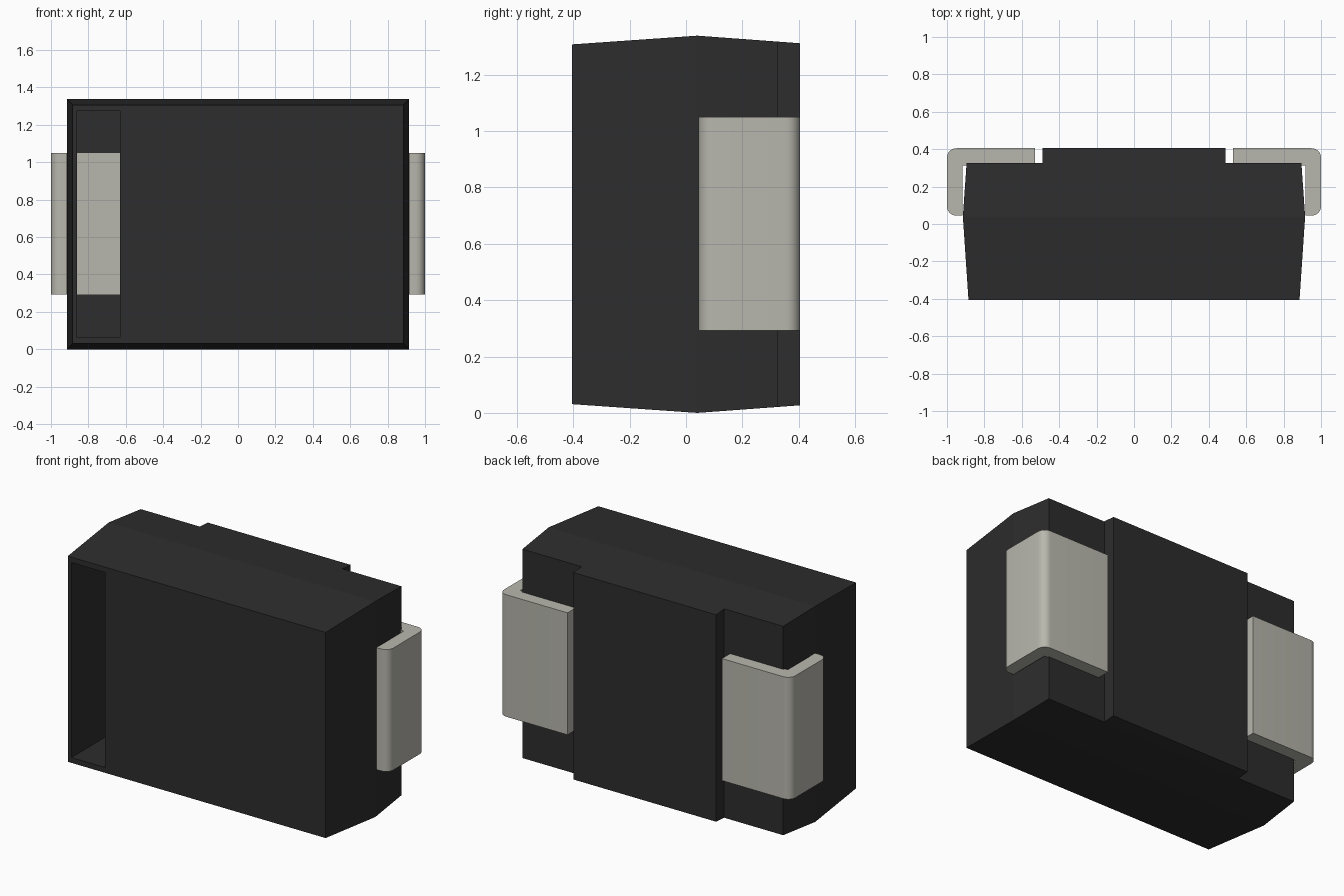
import bpy
import bmesh
import math

MID_Z = 0.669

cube = bpy.data.objects.get("Cube")
if cube:
    bpy.data.objects.remove(cube, do_unlink=True)


def material(name, rgb):
    m = bpy.data.materials.new(name)
    m.use_nodes = True
    m.diffuse_color = (*rgb, 1)
    m.node_tree.nodes["Principled BSDF"].inputs["Base Color"].default_value = (*rgb, 1)
    return m


black = material("black plastic", (0.026, 0.026, 0.026))
metal = material("tinned metal", (0.48, 0.475, 0.42))


def finish(name, bm, mat):
    bmesh.ops.recalc_face_normals(bm, faces=bm.faces)
    mesh = bpy.data.meshes.new(name)
    bm.to_mesh(mesh)
    bm.free()
    mesh.materials.append(mat)
    obj = bpy.data.objects.new(name, mesh)
    bpy.context.collection.objects.link(obj)
    return obj


def loft(name, rings, mat, x=0):
    """Solid through rectangles given as (y, half width, half height)."""
    bm = bmesh.new()
    loops = [[bm.verts.new((x + sx * w, y, MID_Z + sz * h))
              for sx, sz in ((-1, -1), (1, -1), (1, 1), (-1, 1))]
             for y, w, h in rings]
    for a, b in zip(loops, loops[1:]):
        for i in range(4):
            j = (i + 1) % 4
            bm.faces.new((a[i], a[j], b[j], b[i]))
    bm.faces.new(loops[0])
    bm.faces.new(loops[-1])
    return finish(name, bm, mat)


# Tapered case and the raised pad on its back
body = loft("body", [(-0.405, 0.885, 0.638), (0.04, 0.915, 0.669), (0.325, 0.895, 0.648)], black)
loft("back_pad", [(0.325, 0.49, 0.648), (0.405, 0.49, 0.642)], black)

# Deep slot cut into the front
cutter = loft("slot_cutter", [(-0.6, 0.115, 0.605), (0.318, 0.115, 0.605)], black, x=-0.745)
cutter.hide_render = True
cut = body.modifiers.new("slot", "BOOLEAN")
cut.operation = "DIFFERENCE"
cut.solver = "EXACT"
cut.object = cutter
bpy.context.view_layer.objects.active = body
bpy.ops.object.modifier_apply(modifier=cut.name)
bpy.data.objects.remove(cutter, do_unlink=True)


def arc(cx, cy, r, start, steps=8):
    return [(cx + r * math.cos(start + math.pi / 2 * i / steps),
             cy + r * math.sin(start + math.pi / 2 * i / steps)) for i in range(steps + 1)]


# Bent leads: an L profile with rounded outer corners, extruded upward
def lead(name, side):
    r = 0.05
    profile = [(0.53, 0.405), (0.53, 0.314), (0.918, 0.314), (0.918, 0.045)]
    profile += arc(1 - r, 0.045 + r, r, -math.pi / 2)
    profile += arc(1 - r, 0.405 - r, r, 0)
    bm = bmesh.new()
    face = bm.faces.new([bm.verts.new((side * x, y, 0.293)) for x, y in profile])
    top = bmesh.ops.extrude_face_region(bm, geom=[face])["geom"]
    bmesh.ops.translate(bm, vec=(0, 0, 0.757),
                        verts=[v for v in top if isinstance(v, bmesh.types.BMVert)])
    obj = finish(name, bm, metal)
    bpy.ops.object.select_all(action="DESELECT")
    obj.select_set(True)
    bpy.context.view_layer.objects.active = obj
    bpy.ops.object.shade_smooth_by_angle(angle=math.radians(30))


lead("left_lead", 1)
lead("right_lead", -1)
